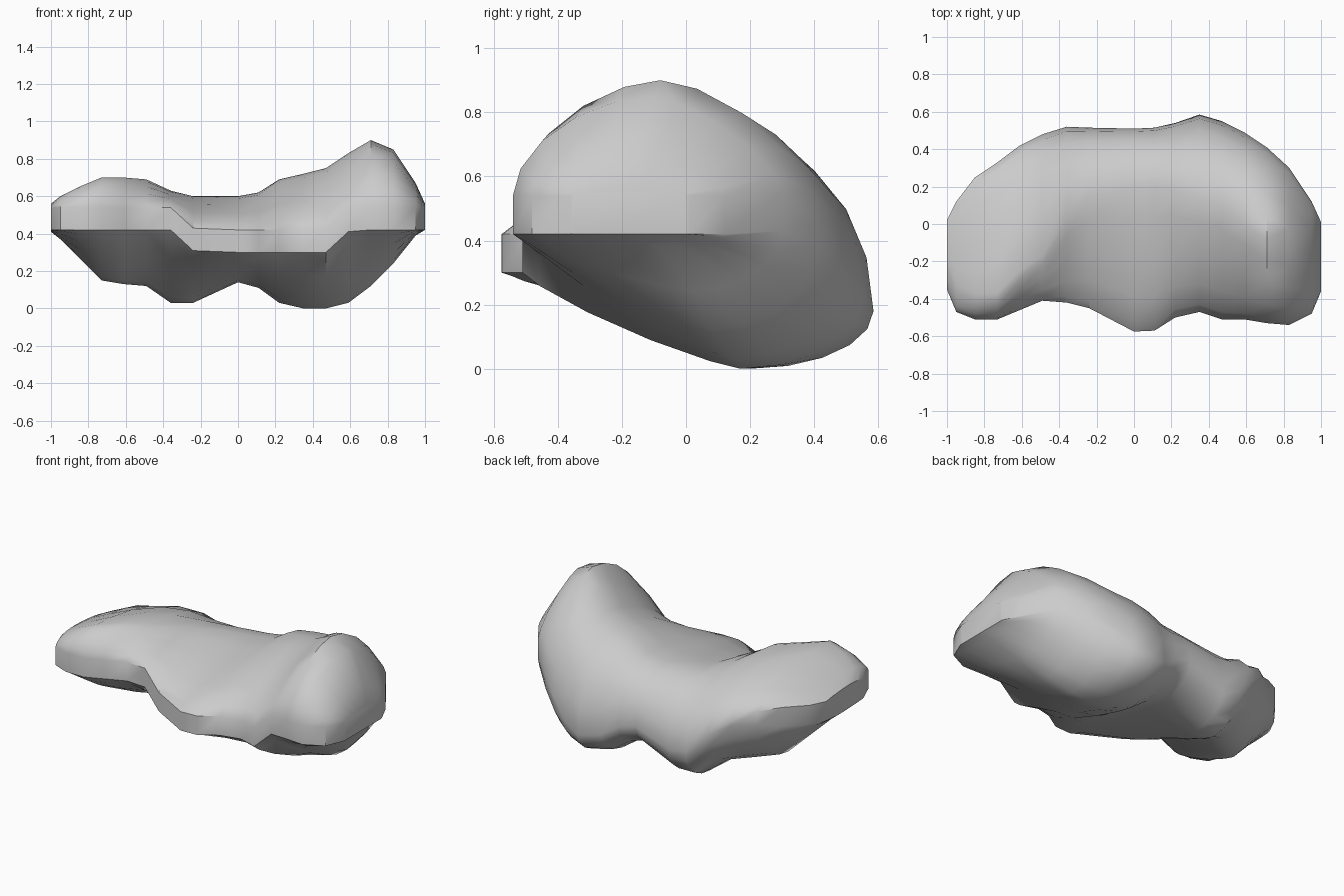
import bpy, bmesh, math

if "Cube" in bpy.data.objects:
    bpy.data.objects.remove(bpy.data.objects["Cube"])

# Cross-sections along x:
# x, front y, crest y, crest z, back y, back z, keel y, keel z
SECTIONS = [
    (-1.00, -.35, -.20, .56, .02, .48, -.15, .41),
    (-.95, -.47, -.32, .60, .12, .48, -.10, .37),
    (-.85, -.51, -.37, .65, .25, .49, -.05, .27),
    (-.73, -.51, -.37, .70, .33, .48, .02, .15),
    (-.61, -.46, -.25, .70, .42, .45, .08, .13),
    (-.49, -.41, -.17, .69, .48, .37, .18, .12),
    (-.36, -.42, .03, .63, .52, .24, .28, .03),
    (-.24, -.45, .15, .60, .515, .22, .28, .03),
    (.00, -.575, .20, .60, .51, .30, .25, .14),
    (.11, -.57, .20, .62, .515, .27, .25, .11),
    (.22, -.50, .18, .69, .54, .20, .23, .03),
    (.35, -.47, .14, .72, .585, .18, .20, .00),
    (.47, -.51, .10, .75, .55, .23, .17, .00),
    (.59, -.51, .00, .83, .49, .32, .15, .03),
    (.71, -.53, -.08, .90, .41, .42, .08, .12),
    (.83, -.54, -.10, .85, .30, .49, .02, .24),
    (.95, -.48, -.15, .67, .12, .48, -.10, .39),
    (1.00, -.36, -.18, .56, .01, .48, -.18, .42),
]
STEPS = 5  # spans per quarter of a section


def clamp(v):
    return max(0.0, min(1.0, v))


def arc(side, pole, power, from_side):
    """Quarter superellipse between a side extreme and a crest or keel."""
    pts = []
    for i in range(STEPS + (0 if from_side else 1)):
        t = i / STEPS * math.pi / 2
        if not from_side:
            t = math.pi / 2 - t
        c = max(math.cos(t), 0) ** (2 / power)
        s = max(math.sin(t), 0) ** (2 / power)
        pts.append((pole[0] + (side[0] - pole[0]) * c,
                    side[1] + (pole[1] - side[1]) * s))
    return pts


def section(x, yf, yt, zt, yb, zb, yd, zd):
    # Upright front lip, dropping in the middle
    drop = .12 * clamp((.48 - abs(x - .12)) / .13)
    front_hi, front_lo = (yf, .54 - drop), (yf, .42 - drop)
    # Upright back rim, only on the two wings
    wing = clamp((abs(x) - .55) / .25)
    back_hi, back_lo = (yb, zb + .06 * wing), (yb, zb - .06 * wing)
    top, keel = (yt, zt), (yd, zd)
    slope = 2.0 - .6 * wing  # wings fall off straighter behind the crest
    ring = (arc(front_hi, top, 1.5 + .3 * wing, True)
            + arc(back_hi, top, slope, False)
            + arc(back_lo, keel, 2.0 - .2 * wing, True)
            + arc(front_lo, keel, 1.2, False))
    return [(x, y, z) for y, z in ring]


# Curved rock body lofted through the sections
bm = bmesh.new()
rings = [[bm.verts.new(p) for p in section(*s)] for s in SECTIONS]
for a, b in zip(rings, rings[1:]):
    n = len(a)
    for i in range(n):
        j = (i + 1) % n
        bm.faces.new((a[i], a[j], b[j], b[i]))
bm.faces.new(rings[0])
bm.faces.new(rings[-1])
bmesh.ops.remove_doubles(bm, verts=bm.verts, dist=.0005)
bmesh.ops.recalc_face_normals(bm, faces=bm.faces)
mesh = bpy.data.meshes.new("rock_body")
bm.to_mesh(mesh)
bm.free()

rock = bpy.data.objects.new("rock_body", mesh)
bpy.context.collection.objects.link(rock)
grey = bpy.data.materials.new("stone_grey")
grey.diffuse_color = (.6, .6, .6, 1)
grey.use_nodes = True
grey.node_tree.nodes["Principled BSDF"].inputs["Base Color"].default_value = grey.diffuse_color
mesh.materials.append(grey)

bpy.context.view_layer.objects.active = rock
rock.select_set(True)
bpy.ops.object.shade_smooth_by_angle(angle=math.radians(40))
